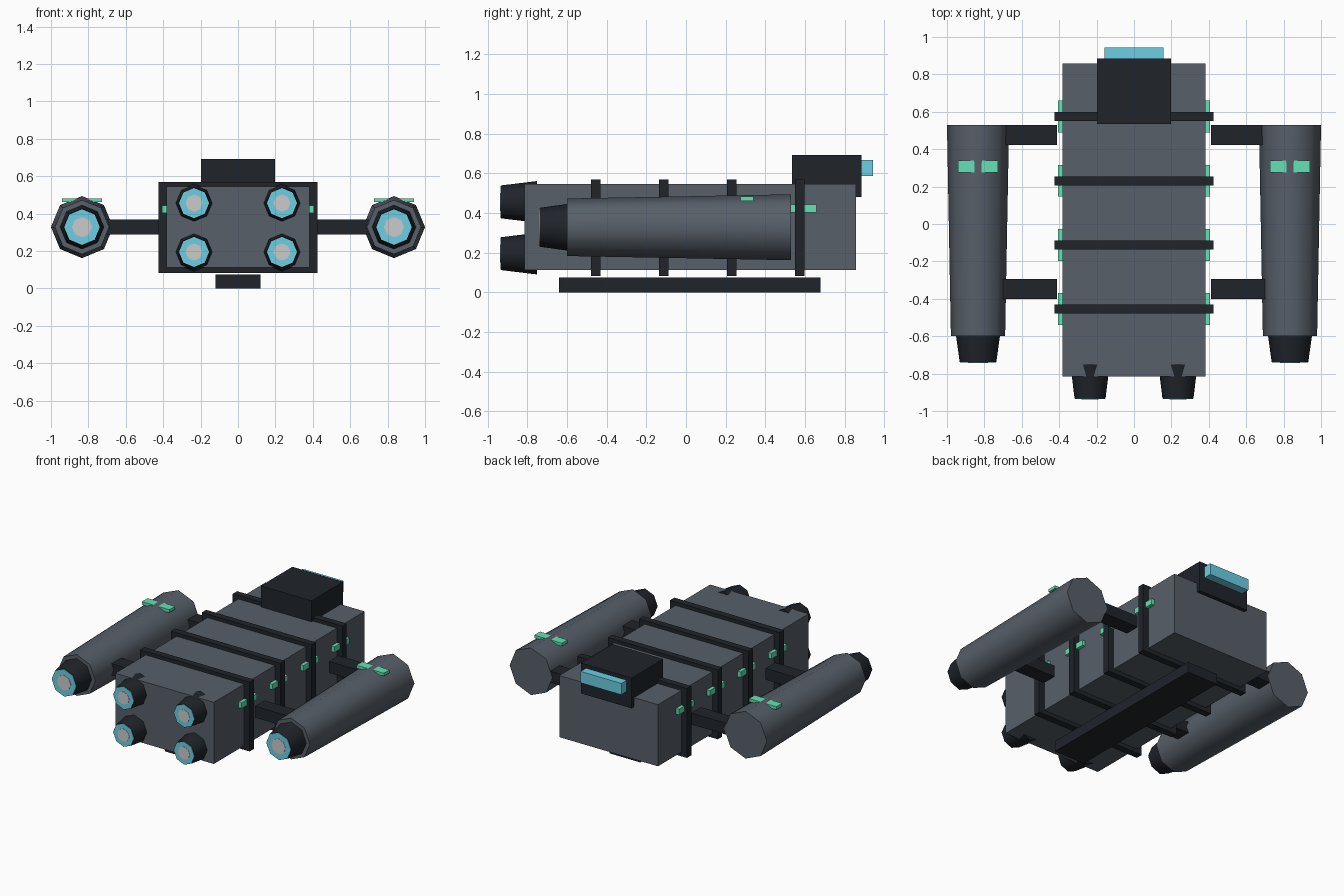
import bpy
from math import radians, pi

if "Cube" in bpy.data.objects:
    bpy.data.objects.remove(bpy.data.objects["Cube"])


def material(name, rgb):
    m = bpy.data.materials.new(name)
    m.diffuse_color = (*rgb, 1)
    m.use_nodes = True
    m.node_tree.nodes["Principled BSDF"].inputs["Base Color"].default_value = m.diffuse_color
    return m


HULL = material("hull_grey", (0.095, 0.115, 0.14))
DARK = material("dark_metal", (0.014, 0.018, 0.024))
BLUE = material("blue_glow", (0.15, 0.62, 0.78))
GREEN = material("green_light", (0.13, 0.75, 0.47))


def box(name, lo, hi, mat):
    """Box between two opposite corners."""
    bpy.ops.mesh.primitive_cube_add(size=1, location=[(a + b) / 2 for a, b in zip(lo, hi)])
    ob = bpy.context.object
    ob.name = name
    ob.scale = [b - a for a, b in zip(lo, hi)]
    bpy.ops.object.transform_apply(location=False, rotation=False, scale=True)
    if mat:
        ob.data.materials.append(mat)
    return ob


def tube(name, x, z, y0, y1, r0, r1, mat):
    """Eight-sided tapered tube along y, radius r0 at y0 and r1 at y1."""
    bpy.ops.mesh.primitive_cone_add(vertices=8, radius1=r0, radius2=r1, depth=y1 - y0,
                                    location=(x, (y0 + y1) / 2, z), rotation=(-pi / 2, 0, 0))
    ob = bpy.context.object
    ob.name = name
    bpy.ops.object.transform_apply(location=False, rotation=True, scale=False)
    bpy.ops.object.shade_smooth_by_angle(angle=radians(50))
    if mat:
        ob.data.materials.append(mat)
    return ob


def engine(name, x, z, y0, y1, r0, r1):
    """Nozzle with a glowing disc and a plain grey core at its mouth."""
    tube(name + "_nozzle", x, z, y0, y1, r0, r1, DARK)
    tube(name + "_glow", x, z, y0 - 0.003, y0 + 0.02, r0 * 0.97, r0 * 0.97, BLUE)
    tube(name + "_core", x, z, y0 - 0.005, y0 + 0.02, r0 * 0.55, r0 * 0.55, None)


# Central body, keel and cabin
box("hull", (-0.383, -0.815, 0.112), (0.383, 0.858, 0.545), HULL)
box("keel", (-0.12, -0.641, 0), (0.12, 0.678, 0.074), DARK)
box("cabin", (-0.197, 0.535, 0.48), (0.197, 0.885, 0.693), DARK)
box("cabin_window", (-0.158, 0.86, 0.587), (0.158, 0.944, 0.667), BLUE)

# Ribs, each with a light strip on both sides
for i in range(4):
    y = -0.455 + 0.343 * i
    box("hull_rib", (-0.426, y - 0.024, 0.083), (0.426, y + 0.024, 0.57), DARK)
    for s in (-1, 1):
        x = s * 0.395
        box("hull_light", (x - 0.012, y - 0.085, 0.403), (x + 0.012, y + 0.085, 0.443), GREEN)

# Four main engines
for x in (-0.235, 0.235):
    for z in (0.195, 0.456):
        engine("main_engine", x, z, -0.932, -0.75, 0.083, 0.105)

# Side pods with engine, light bar and struts
for s in (-1, 1):
    x = s * 0.834
    tube("side_pod", x, 0.328, -0.60, 0.53, 0.145, 0.166, HULL)
    engine("side_engine", x, 0.328, -0.737, -0.58, 0.098, 0.12)
    box("pod_light", (x - 0.107, 0.276, 0.461), (x + 0.107, 0.34, 0.482), GREEN)
    for y in (-0.348, 0.475):
        xs = sorted((s * 0.412, s * 0.74))
        box("pod_strut", (xs[0], y - 0.053, 0.288), (xs[1], y + 0.053, 0.368), DARK)
